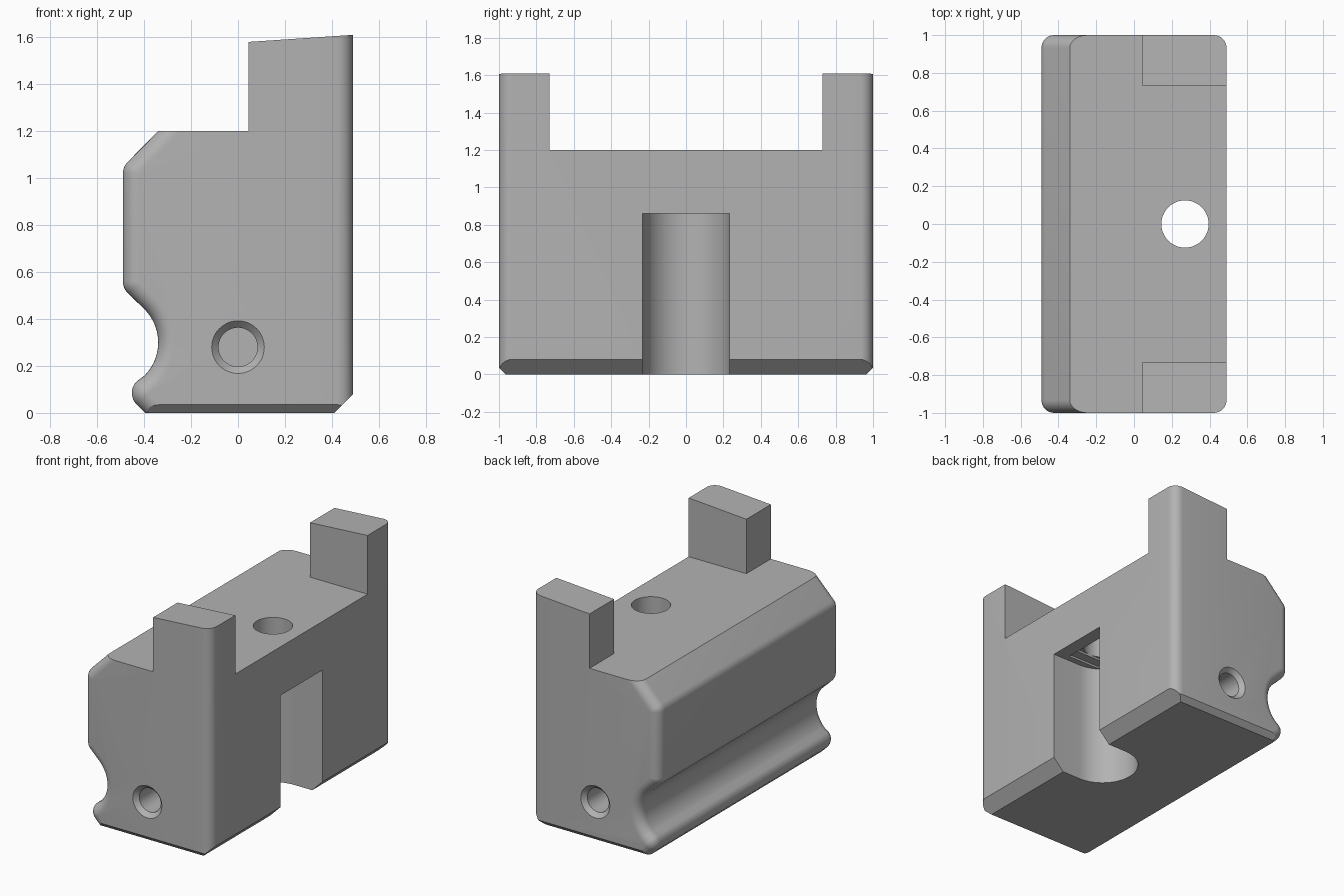
import bpy, bmesh
from math import sin, cos, pi, radians, sqrt
from mathutils import Vector

old = bpy.data.objects.get("Cube")
if old:
    bpy.data.objects.remove(old, do_unlink=True)

grey = bpy.data.materials.new("plain grey")
grey.use_nodes = True
COLOUR = (0.45, 0.45, 0.45, 1)
grey.diffuse_color = COLOUR
grey.node_tree.nodes["Principled BSDF"].inputs["Base Color"].default_value = COLOUR


def arc(cx, cy, r, start, end, n):
    angles = [radians(start + (end - start) * i / n) for i in range(n + 1)]
    return [(cx + r * cos(a), cy + r * sin(a)) for a in angles]


def loft(name, loops):
    """Closed solid through equal-length loops of 3D points."""
    bm = bmesh.new()
    rings = [[bm.verts.new(p) for p in loop] for loop in loops]
    for a, b in zip(rings, rings[1:]):
        for i in range(len(a)):
            j = (i + 1) % len(a)
            bm.faces.new((a[i], a[j], b[j], b[i]))
    bm.faces.new(rings[0])
    bm.faces.new(rings[-1])
    bmesh.ops.recalc_face_normals(bm, faces=bm.faces)
    mesh = bpy.data.meshes.new(name)
    bm.to_mesh(mesh)
    bm.free()
    obj = bpy.data.objects.new(name, mesh)
    bpy.context.collection.objects.link(obj)
    mesh.materials.append(grey)
    return obj


def prism(name, outline, z0, z1):
    return loft(name, [[(x, y, z) for x, y in outline] for z in (z0, z1)])


def box(name, lo, hi):
    return prism(name, [(lo[0], lo[1]), (hi[0], lo[1]), (hi[0], hi[1]), (lo[0], hi[1])],
                 lo[2], hi[2])


def chamfer_block(name, point, normal):
    """Large block whose flat side lies on a sloping plane."""
    block = box(name, (-2, -2, 0), (2, 2, 0.5))
    block.location = point
    block.rotation_euler = Vector(normal).to_track_quat('Z', 'Y').to_euler()
    return block


# Body section, inset by d on both long sides for the rounded end edges
def section(d):
    slide = d * sqrt(2)
    left = [(-0.34 + slide, 1.2)]
    left += arc(-0.42, 1.02, 0.07 - d, 135, 180, 6)
    left += arc(-0.42, 0.56, 0.07 - d, 180, 225, 6)
    left += arc(-0.54, 0.30, 0.20 + d, 45, -45, 20)
    left += arc(-0.382, 0.085, 0.07 - d, 135, 225, 10)
    left += [(-0.396 + slide, 0)]
    right = [(0.49 - d, 0), (0.49 - d, 1.61 - d * 0.067), (0.045, 1.58), (0.045, 1.2)]
    return left + right


ROUND = 0.068
STEPS = 8
half = []
for k in range(STEPS + 1):
    a = k / STEPS * pi / 2
    half.append((1 - ROUND + ROUND * sin(a), ROUND * (1 - cos(a))))
stations = [(-y, d) for y, d in reversed(half)] + half
body = loft("clamp_body", [[(x, y, z) for x, z in section(d)] for y, d in stations])

# Gap between the two upright posts
cutters = [box("post_gap", (-0.1, -0.73, 1.2), (0.7, 0.73, 1.9))]

# Bottom chamfers
cutters.append(chamfer_block("side_chamfer", (0.41, 0, 0), (1, 0, -1)))
for s in (-1, 1):
    cutters.append(chamfer_block("end_chamfer", (0, s * 0.965, 0), (0, s, -1)))

# Round-ended pocket, stepped ceiling and the vertical screw hole
HX, HR = 0.27, 0.125
pocket = arc(HX, 0, 0.233, 90, 270, 32) + [(0.7, -0.233), (0.7, 0.233)]
cutters.append(prism("pocket", pocket, -0.2, 0.86))
cutters.append(box("ceiling_step", (HX - HR, -0.19, 0.8), (HX + HR, 0.19, 0.875)))
cutters.append(box("ceiling_square", (HX - HR, -HR, 0.8), (HX + HR, HR, 0.89)))
cutters.append(prism("screw_hole", arc(HX, 0, HR, 0, 352.5, 47), 0.8, 1.5))

# Blind countersunk holes in both ends
for s in (-1, 1):
    rings = []
    for y, r in ((0.5, 0.083), (0.97, 0.083), (1.0, 0.112), (1.02, 0.131)):
        rings.append([(x, s * y, z) for x, z in arc(0, 0.28, r, 0, 352.5, 47)])
    cutters.append(loft("end_hole", rings))

# Carve the body
bpy.ops.object.select_all(action='DESELECT')
bpy.context.view_layer.objects.active = body
body.select_set(True)
for cutter in cutters:
    cutter.hide_render = True
    mod = body.modifiers.new(cutter.name, 'BOOLEAN')
    mod.operation = 'DIFFERENCE'
    mod.solver = 'EXACT'
    mod.object = cutter
    bpy.ops.object.modifier_apply(modifier=mod.name)
for cutter in cutters:
    bpy.data.objects.remove(cutter, do_unlink=True)
bpy.ops.object.shade_smooth_by_angle(angle=radians(30))
